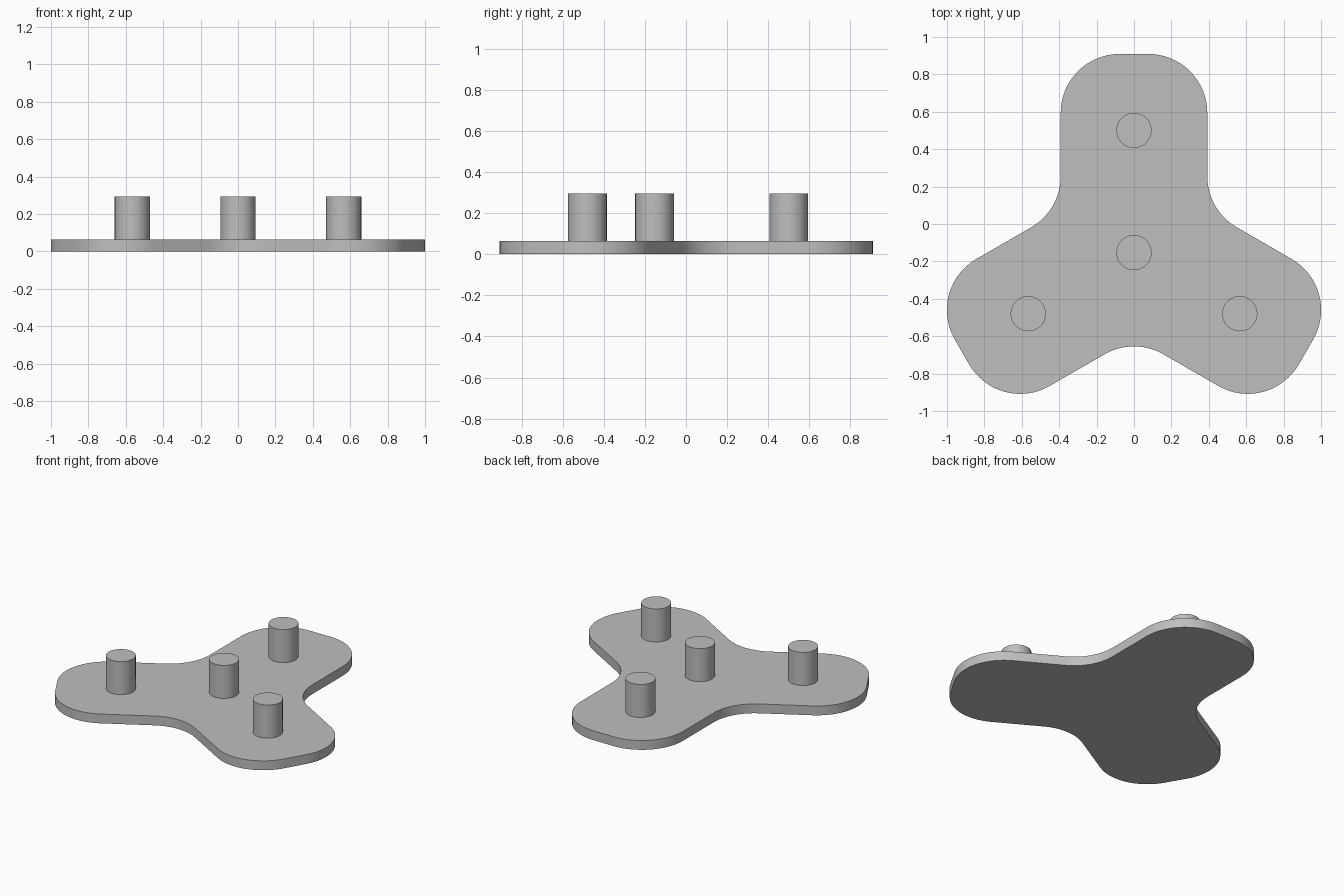
import bpy, bmesh
from math import sin, cos, tan, radians, sqrt
from mathutils import Vector, Matrix

cube = bpy.data.objects.get("Cube")
if cube:
    bpy.data.objects.remove(cube, do_unlink=True)

HALF_WIDTH, ARM_LENGTH, RADIUS = 0.392, 1.062, 0.315
HUB = Vector((0, -0.153, 0))
THICKNESS, PEG_TOP, PEG_RADIUS, PEG_REACH = 0.065, 0.295, 0.094, 0.653
ARM_ANGLES = (0, 120, 240)

grey = bpy.data.materials.new("plain grey")
grey.use_nodes = True
color = (0.52, 0.52, 0.52, 1)
grey.diffuse_color = color
grey.node_tree.nodes["Principled BSDF"].inputs["Base Color"].default_value = color


def arc(cx, cy, start, end, steps=16):
    """Points on a corner arc, angles in degrees."""
    angles = [radians(start + (end - start) * i / steps) for i in range(steps + 1)]
    return [Vector((cx + RADIUS * cos(a), cy + RADIUS * sin(a), 0)) for a in angles]


def finish(bm, name):
    bmesh.ops.recalc_face_normals(bm, faces=bm.faces)
    mesh = bpy.data.meshes.new(name)
    bm.to_mesh(mesh)
    bm.free()
    mesh.materials.append(grey)
    obj = bpy.data.objects.new(name, mesh)
    bpy.context.collection.objects.link(obj)
    bpy.ops.object.select_all(action='DESELECT')
    obj.select_set(True)
    bpy.context.view_layer.objects.active = obj
    bpy.ops.object.shade_smooth_by_angle(angle=radians(30))
    return obj


# Plate: one arm outline plus the fillet to the next arm, repeated three times
corner_x, corner_y = HALF_WIDTH - RADIUS, ARM_LENGTH - RADIUS
fillet_x = HALF_WIDTH + RADIUS
fillet_y = fillet_x / sqrt(3)
sector = (arc(corner_x, corner_y, 0, 90) + arc(-corner_x, corner_y, 90, 180)
          + arc(-fillet_x, fillet_y, 0, -60))
bm = bmesh.new()
verts = []
for angle in ARM_ANGLES:
    turn = Matrix.Rotation(radians(angle), 3, 'Z')
    verts += [bm.verts.new(turn @ p + HUB) for p in sector]
base = bm.faces.new(verts)
extruded = bmesh.ops.extrude_face_region(bm, geom=[base], use_keep_orig=True)
top = [v for v in extruded["geom"] if isinstance(v, bmesh.types.BMVert)]
bmesh.ops.translate(bm, verts=top, vec=(0, 0, THICKNESS))
finish(bm, "three_arm_plate")


# Pegs: one on the hub and one on each arm
def peg(name, spot):
    bm = bmesh.new()
    height = PEG_TOP - THICKNESS
    place = Matrix.Translation(spot + Vector((0, 0, THICKNESS + height / 2)))
    bmesh.ops.create_cone(bm, cap_ends=True, segments=48, radius1=PEG_RADIUS,
                          radius2=PEG_RADIUS, depth=height, matrix=place)
    finish(bm, name)


peg("center_peg", HUB)
for name, angle in zip(("back_peg", "right_peg", "left_peg"), ARM_ANGLES):
    turn = Matrix.Rotation(radians(angle), 3, 'Z')
    peg(name, HUB + turn @ Vector((0, PEG_REACH, 0)))
